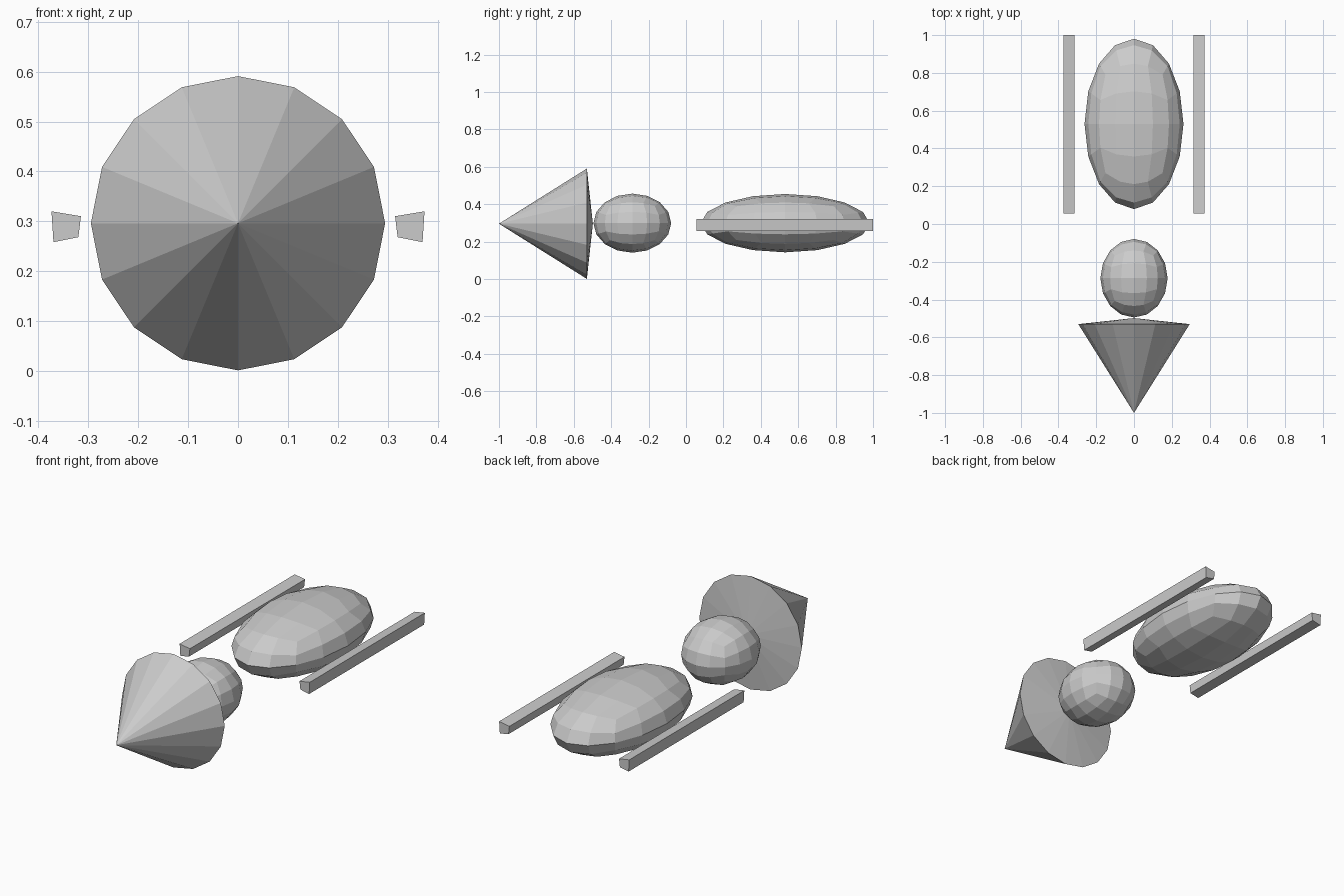
import bpy, bmesh, math
from mathutils import Vector

if "Cube" in bpy.data.objects:
    bpy.data.objects.remove(bpy.data.objects["Cube"])


def make_object(name, bm):
    bmesh.ops.recalc_face_normals(bm, faces=bm.faces)
    mesh = bpy.data.meshes.new(name)
    bm.to_mesh(mesh)
    bm.free()
    obj = bpy.data.objects.new(name, mesh)
    bpy.context.collection.objects.link(obj)
    return obj


def faceted_ellipsoid(name, centre, radii):
    # gridded cube pushed out to a low-poly ellipsoid
    bm = bmesh.new()
    bmesh.ops.create_cube(bm, size=2)
    bmesh.ops.subdivide_edges(bm, edges=bm.edges[:], cuts=3, use_grid_fill=True)
    for v in bm.verts:
        d = Vector([math.tan(c * math.pi / 4) for c in v.co]).normalized()
        v.co = Vector([centre[i] + d[i] * radii[i] for i in range(3)])
    return make_object(name, bm)


# Nose cone: pointed front, shallow peaked back, 16 sides
SIDES, R, ZC = 16, 0.295, 0.296
bm = bmesh.new()
tip = bm.verts.new((0, -1.0, ZC))
back = bm.verts.new((0, -0.498, ZC))
rim = []
for i in range(SIDES):
    a = 2 * math.pi * i / SIDES
    rim.append(bm.verts.new((R * math.sin(a), -0.53, ZC + R * math.cos(a))))
for i in range(SIDES):
    a, b = rim[i], rim[(i + 1) % SIDES]
    bm.faces.new((tip, a, b))
    bm.faces.new((back, b, a))
make_object("nose_cone", bm)

# Middle ball and long rear body
faceted_ellipsoid("middle_ball", (0, -0.287, 0.299), (0.178, 0.208, 0.158))
faceted_ellipsoid("rear_body", (0, 0.53, 0.299), (0.262, 0.451, 0.156))

# Side rails: tapered four-sided section, mirrored left and right
SECTION = [(0.315, 0.31), (0.374, 0.32), (0.37, 0.258), (0.32, 0.268)]
for side, name in ((1, "right_rail"), (-1, "left_rail")):
    bm = bmesh.new()
    front = bm.faces.new([bm.verts.new((side * x, 0.055, z)) for x, z in SECTION])
    ext = bmesh.ops.extrude_face_region(bm, geom=[front], use_keep_orig=True)
    moved = [g for g in ext["geom"] if isinstance(g, bmesh.types.BMVert)]
    bmesh.ops.translate(bm, verts=moved, vec=(0, 0.945, 0))
    make_object(name, bm)
